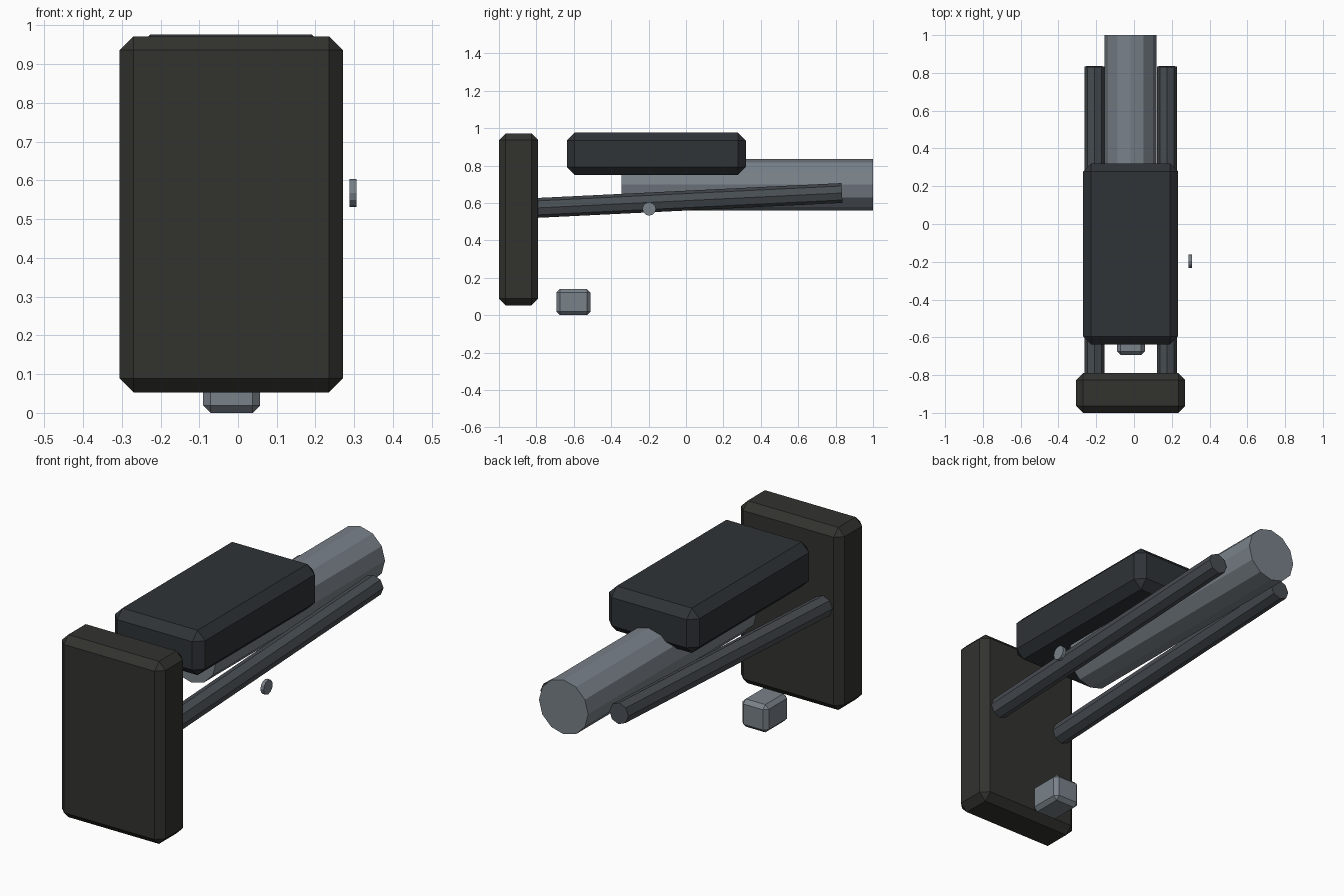
import bpy
from math import radians, pi
from mathutils import Vector

if "Cube" in bpy.data.objects:
    bpy.data.objects.remove(bpy.data.objects["Cube"])

CX = -0.018  # shared centre line of the main parts


def material(name, rgb):
    m = bpy.data.materials.new(name)
    m.diffuse_color = (*rgb, 1)
    m.use_nodes = True
    m.node_tree.nodes["Principled BSDF"].inputs["Base Color"].default_value = m.diffuse_color
    return m


rubber = material("dark_rubber", (0.032, 0.032, 0.028))
casing = material("dark_casing", (0.028, 0.033, 0.038))
steel = material("steel", (0.19, 0.22, 0.25))
rod_steel = material("dark_steel", (0.065, 0.075, 0.085))


def block(name, lo, hi, bevel, mat):
    """Chamfered box between two corners."""
    lo, hi = Vector(lo), Vector(hi)
    bpy.ops.mesh.primitive_cube_add(size=1, location=(lo + hi) / 2)
    ob = bpy.context.object
    ob.name = name
    ob.scale = hi - lo
    bpy.ops.object.transform_apply(location=False, rotation=False, scale=True)
    mod = ob.modifiers.new("chamfer", 'BEVEL')
    mod.width = bevel
    mod.segments = 1
    ob.data.materials.append(mat)
    return ob


def bar(name, centre, radius, length, sides, rot, mat):
    """Flat-sided cylinder."""
    bpy.ops.mesh.primitive_cylinder_add(vertices=sides, radius=radius, depth=length,
                                        location=centre, rotation=rot)
    ob = bpy.context.object
    ob.name = name
    ob.data.materials.append(mat)
    return ob


# Upright pad at the front
block("butt_plate", (-0.306, -1.0, 0.053), (0.271, -0.79, 0.972), 0.036, rubber)

# Upper housing
block("upper_housing", (-0.269, -0.637, 0.75), (0.233, 0.32, 0.976), 0.042, casing)

# Main tube
bar("main_tube", (CX, 0.328, 0.698), 0.137, 1.344, 12, (pi / 2, 0, 0), steel)

# Pair of tilted side rods
for side, s in (("left", -1), ("right", 1)):
    bar("side_rod_" + side, (CX + s * 0.192, 0.01, 0.613), 0.053, 1.65, 8,
        (radians(90 + 2.8), 0, 0), rod_steel)

# Small low block
block("lower_block", (-0.09, -0.693, 0.0), (0.057, -0.511, 0.14), 0.019, steel)

# Small side disc
bar("side_pin", (0.297, -0.197, 0.568), 0.036, 0.018, 12, (0, pi / 2, 0), steel)
